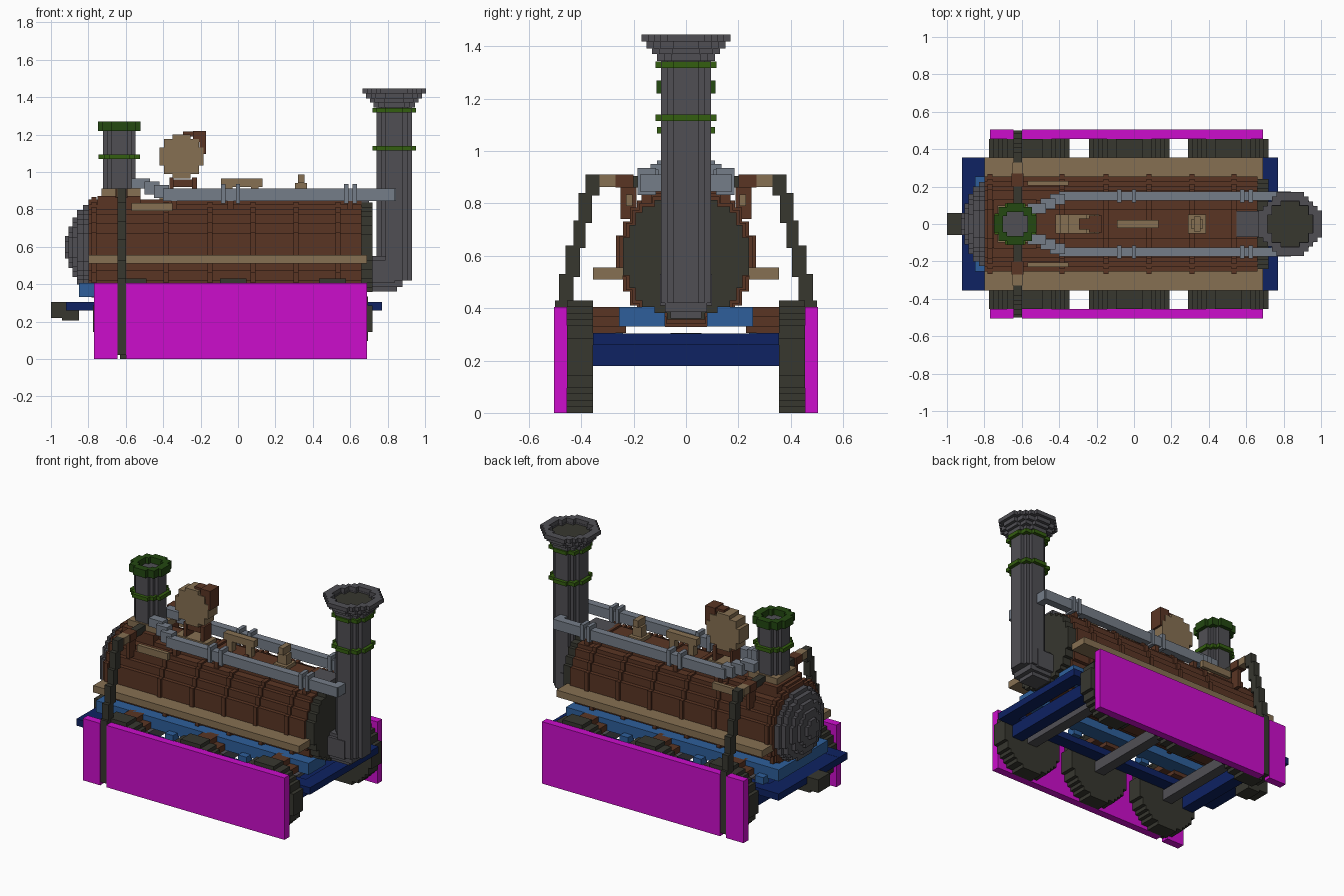
import bpy, bmesh, math

cube = bpy.data.objects.get("Cube")
if cube:
    bpy.data.objects.remove(cube, do_unlink=True)


def material(name, rgb):
    lin = [((c / 255 + 0.055) / 1.055) ** 2.4 if c > 10 else c / 255 / 12.92 for c in rgb] + [1]
    m = bpy.data.materials.new(name)
    m.use_nodes = True
    m.diffuse_color = lin
    m.node_tree.nodes["Principled BSDF"].inputs["Base Color"].default_value = lin
    return m


MAGENTA = material("magenta", (204, 13, 204))
BROWN = material("wood brown", (90, 53, 36))
TAN = material("tan", (134, 112, 82))
DARK = material("dark iron", (55, 55, 47))
GREY = material("grey iron", (80, 79, 84))
STEEL = material("steel", (117, 125, 136))
NAVY = material("navy", (14, 34, 98))
BLUE = material("blue", (46, 95, 155))
GREEN = material("green", (52, 94, 16))
DKGREEN = material("dark green", (35, 72, 17))


def finish(bm, name, mat):
    bmesh.ops.recalc_face_normals(bm, faces=bm.faces)
    me = bpy.data.meshes.new(name)
    bm.to_mesh(me)
    bm.free()
    ob = bpy.data.objects.new(name, me)
    me.materials.append(mat)
    bpy.context.collection.objects.link(ob)
    return ob


def boxes(name, mat, items, mirror=False):
    """Boxes given as (x0, x1, y0, y1, z0, z1); mirror repeats them across y = 0."""
    bm = bmesh.new()
    for b in list(items):
        for s in ((1, -1) if mirror else (1,)):
            vs = bmesh.ops.create_cube(bm, size=1)["verts"]
            for v in vs:
                for k in range(3):
                    lo, hi = b[2 * k], b[2 * k + 1]
                    v.co[k] = (lo + hi) / 2 + v.co[k] * (hi - lo)
                v.co.y *= s
    return finish(bm, name, mat)


def half_outline(r, u):
    """Stepped half circle from (r, 0) over the top to (-r, 0)."""
    n = max(1, round(r / u))
    u = r / n
    q = []
    for i in range(n):
        w = max(1, round(math.sqrt(n * n - (i + 0.5) ** 2))) * u
        if q and abs(q[-1][0] - w) < 1e-6:
            q[-1] = (w, (i + 1) * u)
        else:
            q += [(w, i * u), (w, (i + 1) * u)]
    return q + [(-a, b) for a, b in reversed(q)]


def disc(name, mat, centre, r, half, axis, u=0.025, hole=0):
    """Stepped disc or ring extruded by +-half along an axis."""
    top = half_outline(r, u)
    if hole:
        a = top + half_outline(hole, u)[::-1]
        loops = [a, [(p, -q) for p, q in a]]
    else:
        loops = [top + [(-p, -q) for p, q in top[1:-1]]]
    bm = bmesh.new()
    for loop in loops:
        vs = []
        for p, q in loop:
            co = {"x": (-half, p, q), "y": (p, -half, q), "z": (p, q, -half)}[axis]
            vs.append(bm.verts.new([c + d for c, d in zip(centre, co)]))
        f = bm.faces.new(vs)
        new = bmesh.ops.extrude_face_region(bm, geom=[f])["geom"]
        for v in new:
            if isinstance(v, bmesh.types.BMVert):
                v.co["xyz".index(axis)] += 2 * half
    return finish(bm, name, mat)


# Boiler with bands, end plate and stepped rear dome
BZ = 0.597
disc("boiler", BROWN, (-0.07, 0, BZ), 0.255, 0.73, "x", 0.0255)
for x in (-0.77, -0.385, -0.15, 0.08, 0.31, 0.535):
    disc("boiler_band", BROWN, (x, 0, BZ), 0.268, 0.013, "x", 0.0268)
disc("boiler_front_plate", DARK, (0.69, 0, BZ), 0.24, 0.03, "x")
for x, r in ((-0.81, 0.225), (-0.84, 0.2), (-0.865, 0.16), (-0.885, 0.11), (-0.905, 0.06)):
    disc("boiler_rear_dome", GREY, (x, 0, BZ), r, 0.02, "x")
boxes("side_plank", TAN, [(-0.8, 0.69, 0.24, 0.355, 0.51, 0.555)], True)

# Tall chimney with elbow, flare and rings
CX = 0.835
disc("chimney_pipe", GREY, (CX, 0, 0.895), 0.095, 0.475, "z", 0.0237)
boxes("chimney_elbow", GREY, [(0.70, 0.88, -0.08, 0.08, 0.385, 0.55),
                              (0.70, 0.84, -0.1, 0.1, 0.41, 0.53),
                              (0.70, 0.85, -0.06, 0.06, 0.36, 0.4)])
for z, r, h in ((1.357, 0.11, 0.013), (1.382, 0.13, 0.012)):
    disc("chimney_flare", GREY, (CX, 0, z), r, h, "z")
disc("chimney_flare", GREY, (CX, 0, 1.406), 0.15, 0.014, "z", hole=0.12)
disc("chimney_rim", GREY, (CX, 0, 1.432), 0.17, 0.013, "z", hole=0.122)
disc("chimney_hole", DARK, (CX, 0, 1.402), 0.122, 0.008, "z")
for z in (1.127, 1.33):
    disc("chimney_ring", GREEN, (CX, 0, z), 0.117, 0.012, "z")

# Short stack on its base
SX = -0.635
disc("short_stack", GREY, (SX, 0, 1.03), 0.088, 0.2, "z", 0.022)
disc("stack_top_ring", DKGREEN, (SX, 0, 1.245), 0.113, 0.025, "z", hole=0.065)
disc("stack_ring", GREEN, (SX, 0, 1.08), 0.11, 0.012, "z")
boxes("stack_base", TAN, [(-0.73, -0.52, -0.1, 0.1, 0.87, 0.91)])
boxes("stack_foot", BROWN, [(-0.75, -0.52, -0.13, 0.13, 0.8, 0.87)])

# Steam pipes stepping in towards the short stack
boxes("steam_pipe", STEEL, [(-0.4, 0.84, 0.125, 0.175, 0.845, 0.91),
                            (0.795, 0.845, 0.07, 0.165, 0.845, 0.91),
                            (-0.45, -0.37, 0.105, 0.16, 0.86, 0.93),
                            (-0.5, -0.42, 0.08, 0.135, 0.88, 0.95),
                            (-0.57, -0.47, 0.055, 0.11, 0.91, 0.965)], True)
boxes("pipe_coupling", STEEL, [(x - 0.012, x + 0.012, 0.115, 0.185, 0.832, 0.935)
                               for x in (-0.08, 0.0, 0.58, 0.625)], True)
boxes("pipe_support", BROWN, [(x - 0.015, x + 0.015, 0.13, 0.17, 0.78, 0.85)
                              for x in (-0.34, -0.04, 0.6)], True)
boxes("front_saddle", GREY, [(0.54, 0.7, -0.07, 0.07, 0.83, 0.865)])

# Bell on its legs
disc("bell", TAN, (-0.302, 0, 1.082), 0.118, 0.05, "y", 0.0236)
boxes("bell_bracket", BROWN, [(-0.24, -0.17, -0.045, 0.045, 1.16, 1.22),
                              (-0.205, -0.17, -0.045, 0.045, 1.095, 1.16),
                              (-0.295, -0.24, -0.03, 0.03, 1.19, 1.215)])
boxes("bell_leg", BROWN, [(-0.365, -0.345, -0.04, 0.04, 0.84, 0.97),
                          (-0.245, -0.22, -0.04, 0.04, 0.84, 0.97),
                          (-0.345, -0.245, -0.03, 0.03, 0.92, 0.96)])
boxes("bell_base", TAN, [(-0.42, -0.19, -0.05, 0.05, 0.84, 0.875)])

# Small fittings along the boiler top
boxes("top_handle", TAN, [(-0.09, 0.13, -0.022, 0.022, 0.92, 0.965),
                          (-0.07, -0.03, -0.02, 0.02, 0.84, 0.92),
                          (0.07, 0.11, -0.02, 0.02, 0.84, 0.92)])
boxes("top_valve", TAN, [(0.29, 0.385, -0.05, 0.05, 0.85, 0.875),
                         (0.305, 0.37, -0.025, 0.025, 0.875, 0.94),
                         (0.32, 0.355, -0.04, 0.04, 0.94, 0.985)])
boxes("side_rail", TAN, [(-0.57, -0.35, 0.205, 0.23, 0.79, 0.835)], True)

# Stepped strap over the boiler and down each side
X0, X1 = -0.645, -0.6
boxes("side_strap", DARK, [(X0, X1, 0.45, 0.5, 0.02, 0.43),
                           (X0, X1, 0.43, 0.485, 0.41, 0.53),
                           (X0, X1, 0.405, 0.46, 0.52, 0.64),
                           (X0, X1, 0.383, 0.43, 0.63, 0.735),
                           (X0, X1, 0.36, 0.41, 0.725, 0.84),
                           (X0, X1, 0.33, 0.383, 0.83, 0.91),
                           (X0, X1, 0.08, 0.2, 0.86, 0.905)], True)
boxes("strap_block", BROWN, [(-0.655, -0.59, 0.2, 0.27, 0.86, 0.91),
                             (-0.635, -0.61, 0.19, 0.25, 0.74, 0.87)], True)
boxes("strap_joint", TAN, [(-0.65, -0.595, 0.27, 0.33, 0.862, 0.91)], True)

# Wheels, axles and springs
for x in (-0.56, -0.025, 0.505):
    for s in (1, -1):
        disc("wheel", DARK, (x, s * 0.405, 0.215), 0.215, 0.05, "y", 0.024)
    boxes("axle", GREY, [(x - 0.035, x + 0.035, -0.36, 0.36, 0.18, 0.25)])
    boxes("spring", BROWN, [(x - 0.11, x + 0.11, 0.25, 0.355, 0.33, 0.37),
                            (x - 0.05, x + 0.05, 0.23, 0.355, 0.305, 0.405)], True)

# Magenta side panels with a slot for the strap
boxes("side_panel", MAGENTA, [(-0.77, X0, 0.455, 0.505, 0, 0.405),
                              (X1, 0.69, 0.455, 0.505, 0, 0.405)], True)

# Navy lower frame and blue upper frame
boxes("lower_frame_side", NAVY, [(-0.92, 0.77, 0.27, 0.355, 0.26, 0.305)], True)
boxes("lower_frame_end", NAVY, [(0.68, 0.77, -0.3, 0.3, 0.26, 0.304),
                                (-0.92, -0.79, -0.3, 0.3, 0.26, 0.304),
                                (0.58, 0.66, -0.355, 0.355, 0.18, 0.265),
                                (-0.76, -0.68, -0.355, 0.355, 0.18, 0.265)])
boxes("upper_frame_side", BLUE, [(-0.85, 0.69, 0.15, 0.255, 0.33, 0.405)], True)
boxes("upper_frame_end", BLUE, [(-0.85, -0.75, -0.2, 0.2, 0.33, 0.404),
                                (0.6, 0.69, -0.2, -0.08, 0.33, 0.404),
                                (0.6, 0.69, 0.08, 0.2, 0.33, 0.404)])
boxes("frame_post", BLUE, [(x - 0.03, x + 0.03, 0.24, 0.3, 0.3, 0.35)
                           for x in (-0.74, -0.29, 0.24)], True)

# Rear hitch
boxes("hitch", DARK, [(-1.0, -0.92, -0.06, 0.06, 0.22, 0.305),
                      (-0.94, -0.85, -0.06, 0.06, 0.205, 0.27)])
